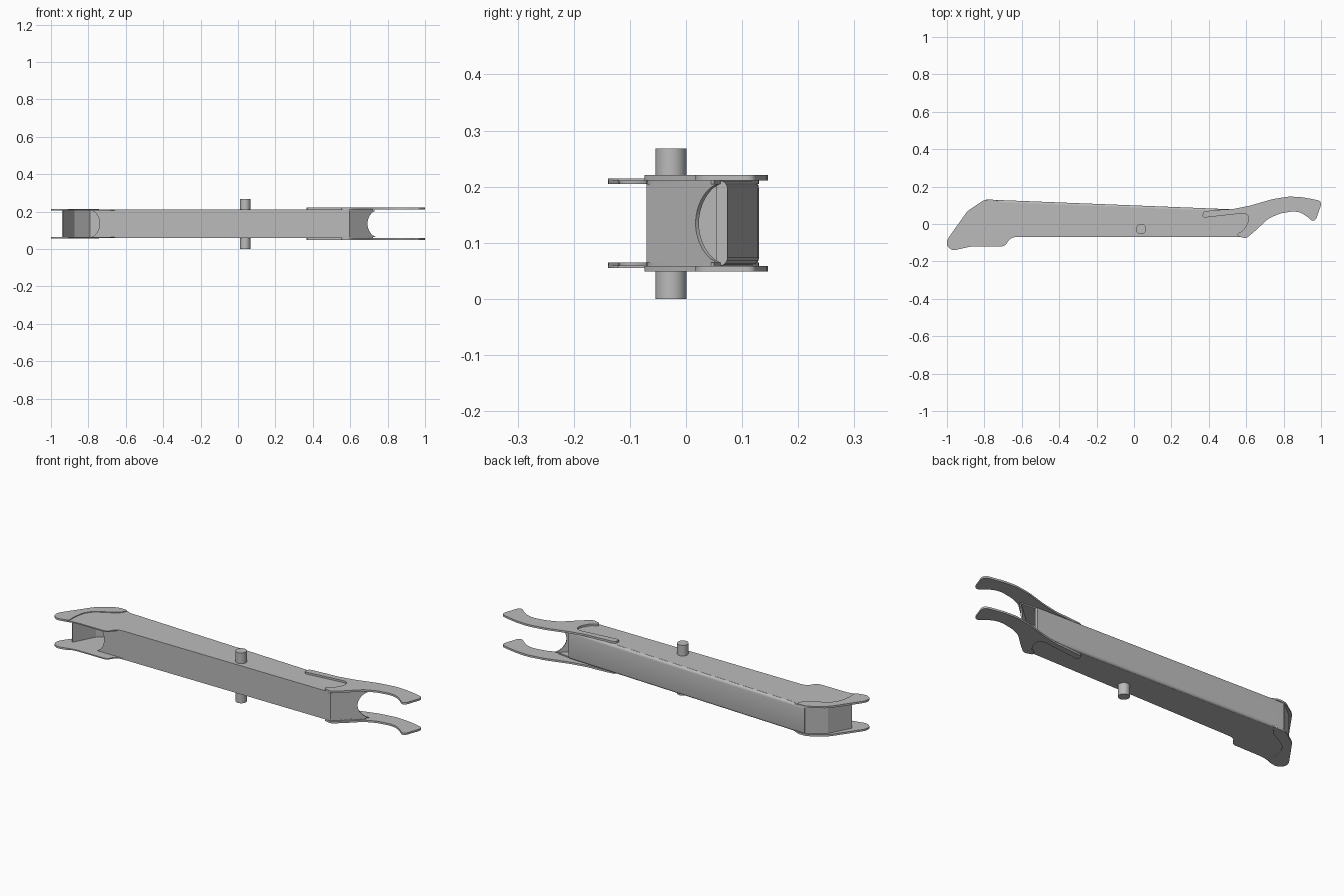
import bpy, bmesh, math
from mathutils import Vector

cube = bpy.data.objects.get("Cube")
if cube:
    bpy.data.objects.remove(cube, do_unlink=True)

MID = 0.135      # height of the mirror plane
BOTTOM, TOP = 0.059, 0.211
SKIN = 0.006

steel = bpy.data.materials.new("grey steel")
steel.use_nodes = True
colour = (0.5, 0.5, 0.5, 1)
steel.diffuse_color = colour
steel.node_tree.nodes["Principled BSDF"].inputs["Base Color"].default_value = colour


def rounded(points, radius):
    """Round every corner of an outline with a short quadratic arc."""
    pts = [Vector(p) for p in points]
    result = []
    for i, p in enumerate(pts):
        ends = []
        for q in (pts[i - 1], pts[(i + 1) % len(pts)]):
            d = q - p
            ends.append(p + d.normalized() * min(radius, d.length * 0.4))
        a, b = ends
        for t in (0, 0.33, 0.67, 1):
            result.append(a * (1 - t) ** 2 + p * 2 * t * (1 - t) + b * t * t)
    return result


def prism(name, base, offset, bevel=None):
    """Extrude a flat outline of 3D points along an offset."""
    bm = bmesh.new()
    face = bm.faces.new([bm.verts.new(p) for p in base])
    ext = bmesh.ops.extrude_face_region(bm, geom=[face])
    moved = [g for g in ext["geom"] if isinstance(g, bmesh.types.BMVert)]
    bmesh.ops.translate(bm, verts=moved, vec=offset)
    if bevel:
        edges = [e for e in bm.edges if bevel(e)]
        bmesh.ops.bevel(bm, geom=edges, offset=0.014, segments=4, profile=0.5,
                        affect='EDGES')
    bmesh.ops.recalc_face_normals(bm, faces=bm.faces)
    mesh = bpy.data.meshes.new(name)
    bm.to_mesh(mesh)
    bm.free()
    obj = bpy.data.objects.new(name, mesh)
    bpy.context.collection.objects.link(obj)
    finish(obj)
    return obj


def finish(obj):
    obj.data.materials.append(steel)
    bpy.ops.object.select_all(action='DESELECT')
    obj.select_set(True)
    bpy.context.view_layer.objects.active = obj
    bpy.ops.object.shade_smooth_by_angle(angle=math.radians(35))


def plate_pair(name, outline, z, thickness, radius):
    """Make an upper plate and its mirror image below."""
    pts = rounded(outline, radius)
    for side, sign in (("upper", 1), ("lower", -1)):
        base = [(p.x, p.y, MID + sign * (z - MID)) for p in pts]
        prism(side + "_" + name, base, Vector((0, 0, sign * thickness)))


def web(name, start, end, thickness, notch=0):
    """Upright wall between two plan points, with an arc notch at its end."""
    a, b = Vector(start), Vector(end)
    along = (b - a).normalized()
    inward = Vector((-along.y, along.x, 0)) * thickness
    lo, hi = BOTTOM + SKIN, TOP - SKIN
    base = [(a.x, a.y, hi), (a.x, a.y, lo)]
    steps = 20 if notch else 1
    for i in range(steps + 1):
        t = i / steps
        p = b - along * notch * (1 - (2 * t - 1) ** 2) ** 0.7
        base.append((p.x, p.y, lo + (hi - lo) * t))
    return prism(name, base, inward)


# Beam skins with the flared left flange
flange = [(-0.89, 0.07), (-1, -0.085), (-1, -0.12), (-0.97, -0.142),
          (-0.87, -0.12), (-0.69, -0.12), (-0.67, -0.085), (-0.645, -0.07)]
beam = flange + [(0.595, -0.07), (0.73, 0.05), (0.62, 0.064),
                 (-0.72, 0.117), (-0.74, 0.13), (-0.8, 0.13)]
plate_pair("beam_skin", beam, TOP - SKIN, SKIN, 0.02)

# Raised rim along the slanted left end
rim = [(-0.74, 0.13), (-0.8, 0.13), (-0.89, 0.07), (-1, -0.085), (-1, -0.12),
       (-0.97, -0.142), (-0.905, -0.127), (-0.91, -0.09), (-0.9, -0.02),
       (-0.87, 0.025), (-0.77, 0.08), (-0.75, 0.1)]
plate_pair("end_rim", rim, TOP, 0.004, 0.02)

# Curved hook arms overlapping the right end
hook = [(0.37, 0.068), (0.365, 0.033), (0.59, 0.058), (0.612, 0.045),
        (0.613, 0.015), (0.585, -0.035), (0.553, -0.05), (0.555, -0.066),
        (0.6, -0.077), (0.65, -0.035), (0.72, 0.03), (0.78, 0.056),
        (0.85, 0.068), (0.89, 0.062), (0.925, 0.04), (0.955, 0.014),
        (0.974, 0.025), (0.985, 0.06), (1, 0.1), (0.997, 0.122),
        (0.97, 0.13), (0.9, 0.143), (0.83, 0.147), (0.74, 0.133),
        (0.62, 0.098), (0.53, 0.08), (0.47, 0.077)]
plate_pair("hook_arm", hook, TOP, 0.01, 0.015)

# Back wall with rounded long edges
back = [(-0.79, 0.13), (-0.72, 0.128), (0.64, 0.074), (0.64, 0.054), (-0.72, 0.108), (-0.79, 0.11)]


def outer_long_edge(edge):
    a, b = (v.co for v in edge.verts)
    flat = abs(a.z - b.z) < 0.001 and abs(a.x - b.x) > 0.01
    inner = [Vector(p) for p in back[3:]]
    return flat and all((v.xy - p).length > 0.001 for v in (a, b) for p in inner)


prism("back_wall", [(x, y, BOTTOM) for x, y in back],
      Vector((0, 0, TOP - BOTTOM)), outer_long_edge)

# Front wall and the notched slanted wall at the right end
web("front_wall", (0.595, -0.07, 0), (-0.78, -0.07, 0), -0.008, 0.04)
web("notched_wall", (0.595, -0.07, 0), (0.735, 0.055, 0), 0.008, 0.057)

# Folded end wall on the left
web("end_wall_back", (-0.79, 0.127, 0), (-0.88, 0.06, 0), 0.008)
web("end_wall_front", (-0.88, 0.06, 0), (-0.94, -0.055, 0), 0.008)

# Pivot pin through the beam
bpy.ops.mesh.primitive_cylinder_add(vertices=40, radius=0.0275, depth=0.268,
                                    location=(0.038, -0.027, 0.134))
pin = bpy.context.object
pin.name = "pivot_pin"
finish(pin)
